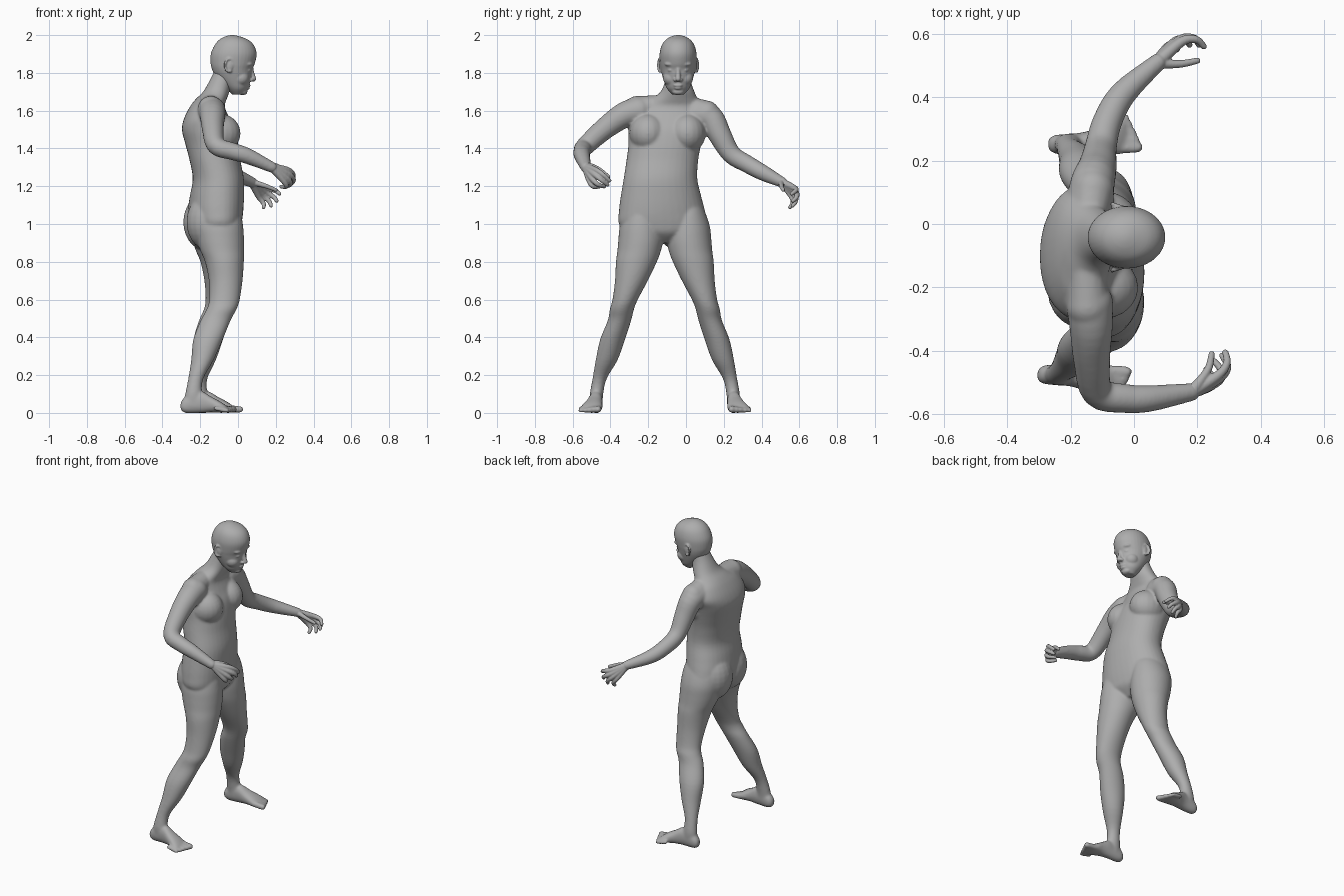
import bpy
import bmesh
import math
from mathutils import Vector, Matrix

cube = bpy.data.objects.get("Cube")
if cube:
    bpy.data.objects.remove(cube, do_unlink=True)

GREY = (0.42, 0.42, 0.42, 1.0)
skin = bpy.data.materials.new("plain grey skin")
skin.use_nodes = True
skin.diffuse_color = GREY
skin.node_tree.nodes["Principled BSDF"].inputs["Base Color"].default_value = GREY


def refine(rows, steps=4):
    """Catmull-Rom interpolation of rows of numbers."""
    out = []
    last = len(rows) - 1
    for i in range(last):
        p0, p1 = rows[max(i - 1, 0)], rows[i]
        p2, p3 = rows[i + 1], rows[min(i + 2, last)]
        for s in range(steps):
            t = s / steps
            out.append([
                b + t * (c - a) / 2 + t * t * (2 * a - 5 * b + 4 * c - d) / 2
                + t ** 3 * (3 * b - a - 3 * c + d) / 2
                for a, b, c, d in zip(p0, p1, p2, p3)])
    out.append(list(rows[-1]))
    return out


def bridge(bm, rings):
    """Skin a list of point rings and cap both ends."""
    loops = [[bm.verts.new(p) for p in ring] for ring in rings]
    n = len(loops[0])
    for low, high in zip(loops, loops[1:]):
        for i in range(n):
            j = (i + 1) % n
            bm.faces.new((low[i], low[j], high[j], high[i]))
    bm.faces.new(loops[0][::-1])
    bm.faces.new(loops[-1])


def loft(bm, rows, axis="z", power=1.0, sides=36):
    """Oval sections: position on the axis, then low and high of both spans.
    A power under one makes the ovals boxier."""
    rings = []
    for t, a0, a1, b0, b1 in refine(rows):
        ring = []
        for k in range(sides):
            ang = math.tau * k / sides
            c, s = math.cos(ang), math.sin(ang)
            a = (a0 + a1) / 2 + (a1 - a0) / 2 * math.copysign(abs(c) ** power, c)
            b = (b0 + b1) / 2 + (b1 - b0) / 2 * math.copysign(abs(s) ** power, s)
            ring.append((a, b, t) if axis == "z" else (t, a, b))
        rings.append(ring)
    bridge(bm, rings)


def ball(bm, centre, size):
    bmesh.ops.create_uvsphere(bm, u_segments=20, v_segments=14, radius=1,
                              matrix=Matrix.LocRotScale(Vector(centre), None, Vector(size)))


def tube(bm, rows, sides=16):
    """Round limb through rows of x, y, z, radius, with rounded ends."""
    rows = refine(rows)
    pts = [Vector(r[:3]) for r in rows]
    last = len(pts) - 1
    tangent = (pts[1] - pts[0]).normalized()
    u = tangent.orthogonal().normalized()
    rings = []
    for i, p in enumerate(pts):
        new = (pts[min(i + 1, last)] - pts[max(i - 1, 0)]).normalized()
        u = tangent.rotation_difference(new) @ u
        tangent = new
        v = tangent.cross(u)
        rings.append([p + rows[i][3] * (u * math.cos(math.tau * k / sides)
                                        + v * math.sin(math.tau * k / sides))
                      for k in range(sides)])
    bridge(bm, rings)
    for r in (rows[0], rows[-1]):
        ball(bm, r[:3], [r[3]] * 3)


def finish(bm, name, voxel, rounds):
    """Fuse the overlapping volumes into one smooth skin."""
    bmesh.ops.recalc_face_normals(bm, faces=bm.faces[:])
    mesh = bpy.data.meshes.new(name)
    bm.to_mesh(mesh)
    bm.free()
    mesh.materials.append(skin)
    obj = bpy.data.objects.new(name, mesh)
    bpy.context.collection.objects.link(obj)
    for poly in mesh.polygons:
        poly.use_smooth = True
    fuse = obj.modifiers.new("fuse", "REMESH")
    fuse.mode = "VOXEL"
    fuse.voxel_size = voxel
    fuse.use_smooth_shade = True
    soften = obj.modifiers.new("soften", "SMOOTH")
    soften.factor = 0.5
    soften.iterations = rounds


body = bmesh.new()
MIDDLE = -.112

# Torso and neck, with the hips turned a little
loft(body, [
    (.9, -.17, -.05, -.15, -.08), (.95, -.23, 0, -.3, .06),
    (1.0, -.255, .015, -.355, .11), (1.07, -.265, .025, -.355, .1),
    (1.15, -.255, .03, -.345, .08), (1.24, -.24, .03, -.33, .06),
    (1.34, -.257, .012, -.315, .065), (1.42, -.278, .002, -.305, .08),
    (1.5, -.297, -.015, -.305, .1), (1.56, -.285, -.045, -.3, .12),
    (1.62, -.255, -.07, -.25, .095), (1.66, -.225, -.06, -.185, .065),
    (1.7, -.185, -.045, -.135, .045), (1.76, -.15, -.03, -.11, .025),
    (1.82, -.12, 0, -.1, .02)], power=.93)
for v in body.verts:
    turn = .09 * min(max((1.35 - v.co.z) / .3, 0), 1)
    v.co.x -= turn * (v.co.y - MIDDLE)
for y in (-.2, .005):
    ball(body, (-.1, y, 1.48), (.114, .1, .105))          # chest
for x, y in ((-.155, -.21), (-.172, -.04)):
    ball(body, (x, y, 1.01), (.118, .122, .15))           # seat
tube(body, [(-.15, -.1, 1.63, .055), (-.145, -.26, 1.61, .068)])
tube(body, [(-.15, -.04, 1.64, .05), (-.13, .11, 1.585, .068)])

# Legs and feet, given as distances outward from the body's middle;
# one leg swings forward at the hip and back at the foot, the other opposite
LEG = [
    (1.14, -.2, -.04, .06, .17), (1.07, -.23, 0, .03, .21),
    (.99, -.24, .015, .01, .238), (.92, -.23, .02, .008, .246),
    (.86, -.212, .02, .02, .251), (.8, -.187, .019, .042, .259),
    (.7, -.166, .012, .09, .264), (.6, -.162, 0, .143, .277),
    (.55, -.173, -.014, .163, .291), (.49, -.202, -.043, .178, .302),
    (.39, -.236, -.079, .21, .342), (.28, -.242, -.123, .25, .366),
    (.18, -.253, -.173, .308, .383), (.1, -.265, -.175, .326, .397),
    (.04, -.272, -.155, .33, .395)]
FOOT = [
    (-.288, .35, .38, .02, .05), (-.263, .333, .393, 0, .085),
    (-.183, .33, .4, 0, .115), (-.123, .33, .42, .003, .085),
    (-.073, .33, .442, 0, .058), (-.045, .336, .446, .002, .038)]
for side in (-1, 1):
    def span(low, high):
        return sorted((MIDDLE + side * low, MIDDLE + side * high))

    def swing(z):
        return side * (.017 - .029 * min(max((z - .05) / .6, 0), 1))
    loft(body, [(z, x0 + swing(z), x1 + swing(z), *span(d0, d1))
                for z, x0, x1, d0, d1 in LEG])
    loft(body, [(x + swing(0), *span(d0, d1), z0, z1) for x, d0, d1, z0, z1 in FOOT], "x", .9)
    for toe in range(5):
        d = .35 + .0235 * toe
        r = .018 - .0015 * toe
        tip = -.006 - .009 * toe + swing(0)
        tube(body, [(tip - .06, MIDDLE + side * d, .024, r),
                    (tip, MIDDLE + side * (d + .004), r, r)])

# Arms
RIGHT_ARM = [
    (-.14, -.25, 1.6, .075), (-.135, -.33, 1.575, .068), (-.133, -.43, 1.505, .058),
    (-.115, -.53, 1.415, .05), (-.03, -.55, 1.385, .046),
    (.05, -.55, 1.36, .042), (.18, -.53, 1.3, .029)]
LEFT_ARM = [
    (-.14, .06, 1.58, .075), (-.13, .13, 1.56, .07), (-.115, .18, 1.47, .061),
    (-.105, .24, 1.37, .051), (-.085, .32, 1.32, .047),
    (-.035, .41, 1.27, .042), (.075, .51, 1.22, .028)]
for arm in (RIGHT_ARM, LEFT_ARM):
    tube(body, arm, 24)

finish(body, "body", .0065, 12)

# Fingers from thumb to little finger: knuckle, middle joint, tip
RIGHT_HAND = [
    [(.205, -.5, 1.305), (.235, -.455, 1.285), (.245, -.41, 1.25)],
    [(.262, -.48, 1.287), (.293, -.44, 1.262), (.288, -.405, 1.23)],
    [(.268, -.487, 1.264), (.295, -.45, 1.234), (.278, -.415, 1.207)],
    [(.26, -.499, 1.242), (.278, -.467, 1.21), (.252, -.432, 1.198)],
    [(.243, -.51, 1.226), (.255, -.49, 1.198), (.228, -.458, 1.198)]]
LEFT_HAND = [
    [(.1, .505, 1.215), (.15, .505, 1.2), (.2, .515, 1.18)],
    [(.15, .575, 1.19), (.195, .582, 1.178), (.22, .56, 1.16)],
    [(.145, .58, 1.17), (.19, .585, 1.142), (.205, .565, 1.122)],
    [(.13, .575, 1.155), (.165, .58, 1.12), (.175, .565, 1.097)],
    [(.11, .56, 1.145), (.135, .565, 1.11), (.135, .55, 1.088)]]
for name, arm, fingers in (("right_hand", RIGHT_ARM, RIGHT_HAND),
                           ("left_hand", LEFT_ARM, LEFT_HAND)):
    hand = bmesh.new()
    wrist = arm[-1][:3]
    start = Vector(wrist).lerp(Vector(arm[-2][:3]), .2)
    tube(hand, [(*start, .029), (*wrist, .027)])
    for finger in fingers:
        joints = [wrist] + finger
        tube(hand, [(*p, r) for p, r in zip(joints, (.022, .0155, .0122, .01))])
    finish(hand, name, .0035, 4)

# Head: skull, then features on both sides of its middle
head = bmesh.new()
HEAD_Y = -.042
SKULL = [
    (1.685, -.03, .025, .03), (1.715, -.06, .05, .058), (1.75, -.095, .063, .073),
    (1.79, -.125, .072, .085), (1.82, -.138, .076, .092), (1.85, -.145, .089, .096),
    (1.9, -.144, .099, .098), (1.945, -.125, .085, .087), (1.975, -.1, .055, .066),
    (1.993, -.068, .01, .036), (2.0, -.04, -.02, .01)]
loft(head, [(z, x0, x1, HEAD_Y - w, HEAD_Y + w) for z, x0, x1, w in SKULL])
tube(head, [(.068, HEAD_Y, 1.84, .011), (.074, HEAD_Y, 1.8, .012),
            (.083, HEAD_Y, 1.768, .014)])                        # nose
ball(head, (.05, HEAD_Y, 1.734), (.018, .026, .008))             # upper lip
ball(head, (.046, HEAD_Y, 1.719), (.017, .022, .008))            # lower lip
ball(head, (.025, HEAD_Y, 1.7), (.025, .032, .018))              # chin
for s in (-1, 1):
    ball(head, (.07, HEAD_Y + s * .014, 1.763), (.014, .011, .01))     # nostril
    ball(head, (.046, HEAD_Y + s * .038, 1.814), (.023, .019, .011))   # eye
    ball(head, (.052, HEAD_Y + s * .036, 1.846), (.028, .036, .014))   # brow
    ball(head, (.014, HEAD_Y + s * .036, 1.772), (.045, .044, .042))   # cheek
    ball(head, (-.045, HEAD_Y + s * .092, 1.838), (.02, .01, .03))     # ear bowl
    rim = []
    for k in range(9):
        ang = math.radians(-110 + 36 * k)
        rim.append((-.047 - .022 * math.cos(ang), HEAD_Y + s * (.098 + .007 * math.cos(ang)),
                    1.84 + .034 * math.sin(ang), .0065))
    tube(head, rim)                                                    # ear rim

finish(head, "head", .0045, 5)
